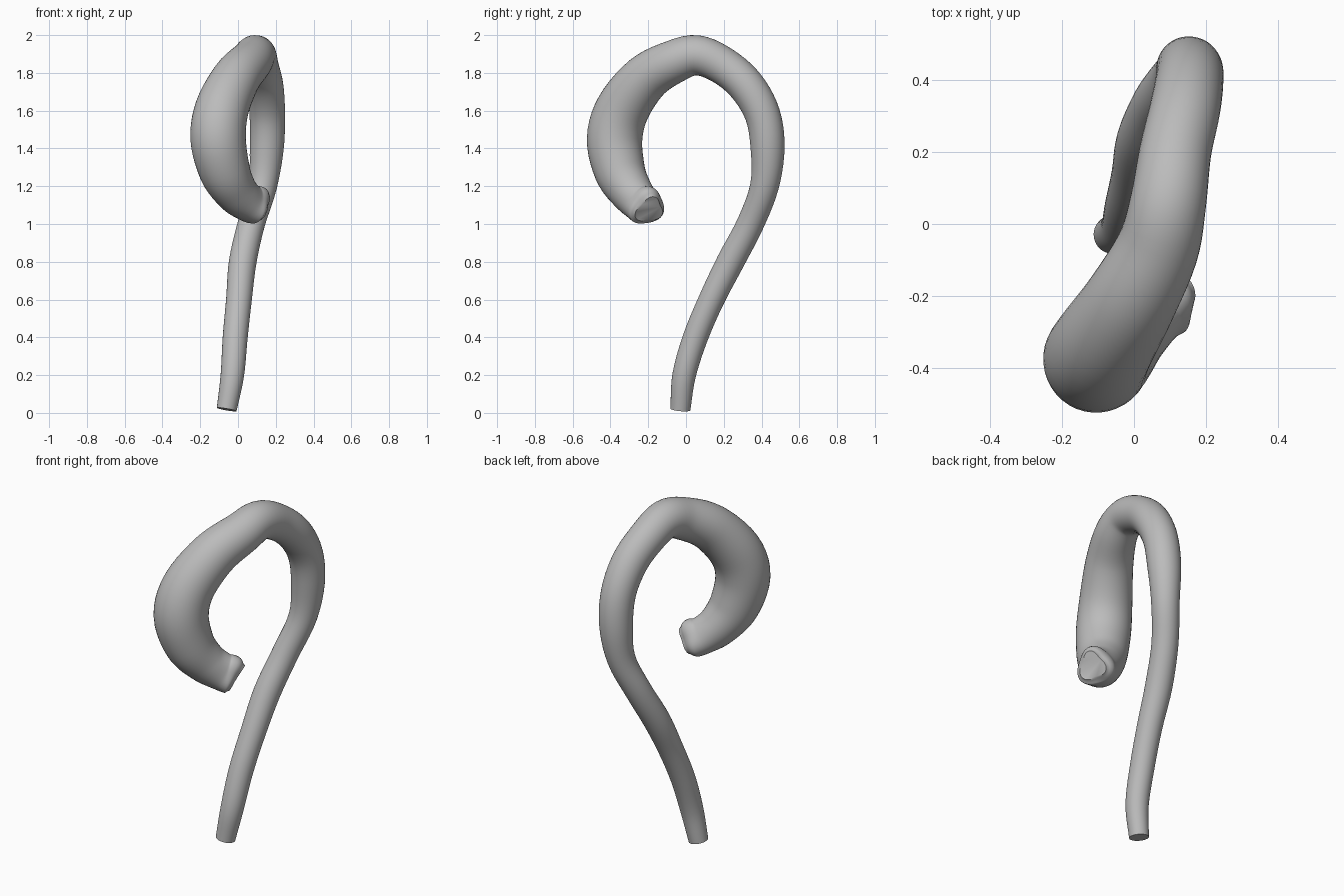
import bpy, bmesh, math
from mathutils import Vector, Matrix

cube = bpy.data.objects.get("Cube")
if cube:
    bpy.data.objects.remove(cube, do_unlink=True)

grey = bpy.data.materials.new("soft grey")
grey.use_nodes = True
colour = (0.5, 0.5, 0.5, 1)
grey.diffuse_color = colour
grey.node_tree.nodes["Principled BSDF"].inputs["Base Color"].default_value = colour

# Centre line from the lobed end, over the arch, to the foot: x, y, z, radius
PATH = [Vector(p) for p in (
    (.128, -.19, 1.075, .07), (.10, -.205, 1.09, .10), (.055, -.235, 1.11, .102),
    (-.01, -.29, 1.17, .115), (-.07, -.35, 1.28, .135), (-.105, -.378, 1.45, .147),
    (-.085, -.335, 1.61, .142), (-.01, -.215, 1.77, .128), (.065, -.07, 1.857, .115),
    (.095, .06, 1.893, .106), (.115, .2, 1.835, .10), (.142, .32, 1.73, .098),
    (.155, .405, 1.58, .094), (.152, .432, 1.4, .09), (.13, .415, 1.2, .076),
    (.07, .34, 1, .072), (.025, .235, .8, .073), (.005, .135, .6, .068),
    (-.015, .05, .4, .066), (-.03, -.01, .2, .062), (-.06, -.03, .018, .053))]
STEPS, SIDES = 5, 40


def spline(a, b, c, d, t):
    return (b * 2 + (c - a) * t + (a * 2 - b * 5 + c * 4 - d) * t * t
            + (b * 3 - a - c * 3 + d) * t ** 3) / 2


# Smooth samples along the path
ends = [PATH[0] * 2 - PATH[1]] + PATH + [PATH[-1] * 2 - PATH[-2]]
samples = [spline(*ends[i:i + 4], s / STEPS)
           for i in range(len(PATH) - 1) for s in range(STEPS)] + [PATH[-1]]
points = [s.to_3d() for s in samples]

# Sweep rings with a frame that turns with the path
bm = bmesh.new()
rings = []
up = Vector((0, 0, 1))
last = len(points) - 1
for i, (point, sample) in enumerate(zip(points, samples)):
    along = (points[min(i + 1, last)] - points[max(i - 1, 0)]).normalized()
    if i == 0:
        along = Vector((.8, .3, -.5)).normalized() * -1
    up = (up - along * up.dot(along)).normalized()
    side = along.cross(up)
    lobe = 0.16 * max(0, 1 - i / (2.6 * STEPS))     # three bulges fade into the tube
    ring = []
    for k in range(SIDES):
        a = math.tau * k / SIDES
        r = sample.w * (1 + lobe * math.cos(3 * a))
        ring.append(bm.verts.new(point + (up * math.cos(a) + side * math.sin(a)) * r))
    rings.append(ring)
for low, high in zip(rings, rings[1:]):
    for k in range(SIDES):
        n = (k + 1) % SIDES
        bm.faces.new((low[k], low[n], high[n], high[k]))

# Flat cut ends
bm.faces.new(rings[0])
bm.faces.new(rings[-1])
bmesh.ops.recalc_face_normals(bm, faces=bm.faces)

mesh = bpy.data.meshes.new("curved_tube")
bm.to_mesh(mesh)
bm.free()
mesh.materials.append(grey)
tube = bpy.data.objects.new("curved_tube", mesh)
bpy.context.collection.objects.link(tube)
bpy.context.view_layer.objects.active = tube
tube.select_set(True)
bpy.ops.object.shade_smooth_by_angle(angle=math.radians(40))
